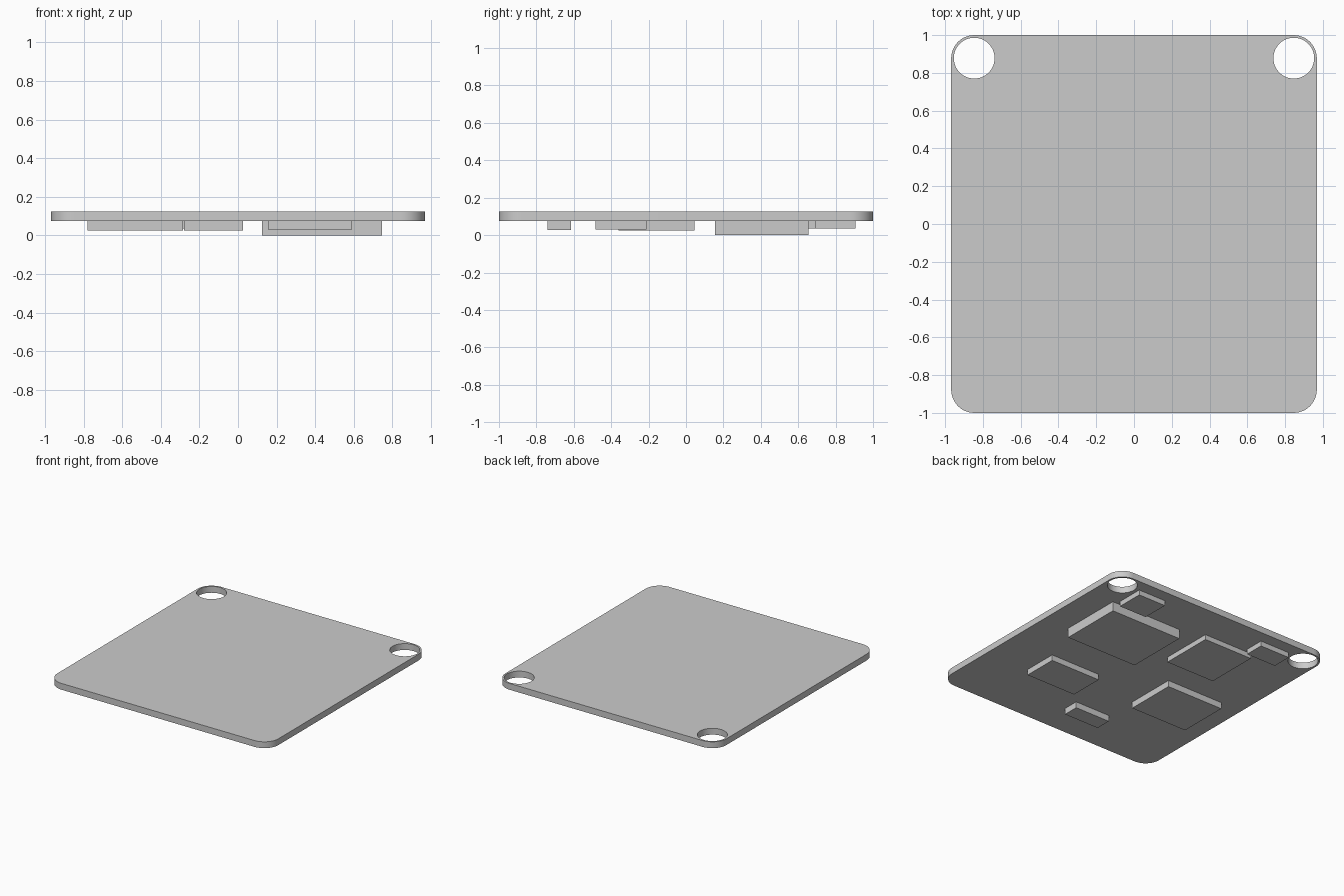
import bpy
import bmesh
from math import cos, sin, pi, radians
from mathutils import Vector

cube = bpy.data.objects.get("Cube")
if cube:
    bpy.data.objects.remove(cube, do_unlink=True)

HALF_X, HALF_Y = 0.968, 1.0
PLATE_LOW, PLATE_TOP = 0.075, 0.125
CORNER = 0.123
HOLE_X, HOLE_Y, HOLE_R = 0.846, 0.878, 0.108

grey = bpy.data.materials.new("plain grey")
grey.use_nodes = True
colour = (0.6, 0.6, 0.6, 1)
grey.diffuse_color = colour
grey.node_tree.nodes["Principled BSDF"].inputs["Base Color"].default_value = colour


def add_object(name, bm):
    bmesh.ops.recalc_face_normals(bm, faces=bm.faces)
    mesh = bpy.data.meshes.new(name)
    bm.to_mesh(mesh)
    bm.free()
    mesh.materials.append(grey)
    obj = bpy.data.objects.new(name, mesh)
    bpy.context.collection.objects.link(obj)
    return obj


def arc(cx, cy, radius, start, sweep, steps):
    return [(cx + radius * cos(start + sweep * i / steps),
             cy + radius * sin(start + sweep * i / steps)) for i in range(steps + 1)]


def add_loop(bm, points):
    verts = [bm.verts.new((x, y, PLATE_LOW)) for x, y in points]
    return [bm.edges.new((v, verts[i - 1])) for i, v in enumerate(verts)]


# Rounded plate with two mounting holes at the back
bm = bmesh.new()
outline = []
for i, (sx, sy) in enumerate([(1, 1), (-1, 1), (-1, -1), (1, -1)]):
    outline += arc(sx * (HALF_X - CORNER), sy * (HALF_Y - CORNER), CORNER, i * pi / 2, pi / 2, 12)
edges = add_loop(bm, outline)
for side in (-1, 1):
    edges += add_loop(bm, arc(side * HOLE_X, HOLE_Y, HOLE_R, 0, 2 * pi, 48)[:-1])
bmesh.ops.triangle_fill(bm, edges=edges, use_beauty=True, normal=Vector((0, 0, 1)))
top = bmesh.ops.extrude_face_region(bm, geom=bm.faces[:], use_keep_orig=True)
bmesh.ops.translate(bm, vec=(0, 0, PLATE_TOP - PLATE_LOW),
                    verts=[g for g in top["geom"] if isinstance(g, bmesh.types.BMVert)])
plate = add_object("board_plate", bm)
bpy.context.view_layer.objects.active = plate
plate.select_set(True)
bpy.ops.object.shade_smooth_by_angle(angle=radians(30))
plate.select_set(False)

# Flat blocks under the plate: x range, y range, underside height
blocks = {
    "large_block": (0.125, 0.747, 0.155, 0.655, 0.0),
    "left_back_small_block": (0.47, 0.71, 0.69, 0.905, 0.035),
    "left_front_block": (0.155, 0.59, -0.485, -0.21, 0.03),
    "right_back_block": (-0.49, -0.065, 0.295, 0.72, 0.035),
    "right_front_block": (-0.78, -0.285, -0.36, 0.045, 0.025),
    "front_small_block": (-0.28, 0.025, -0.74, -0.615, 0.027),
    "right_back_small_block": (-0.69, -0.43, 0.75, 0.905, 0.035),
}
for name, (x0, x1, y0, y1, low) in blocks.items():
    bm = bmesh.new()
    bmesh.ops.create_cube(bm, size=1)
    bmesh.ops.scale(bm, vec=(x1 - x0, y1 - y0, PLATE_LOW - low), verts=bm.verts)
    bmesh.ops.translate(bm, verts=bm.verts,
                        vec=((x0 + x1) / 2, (y0 + y1) / 2, (low + PLATE_LOW) / 2))
    add_object(name, bm)
